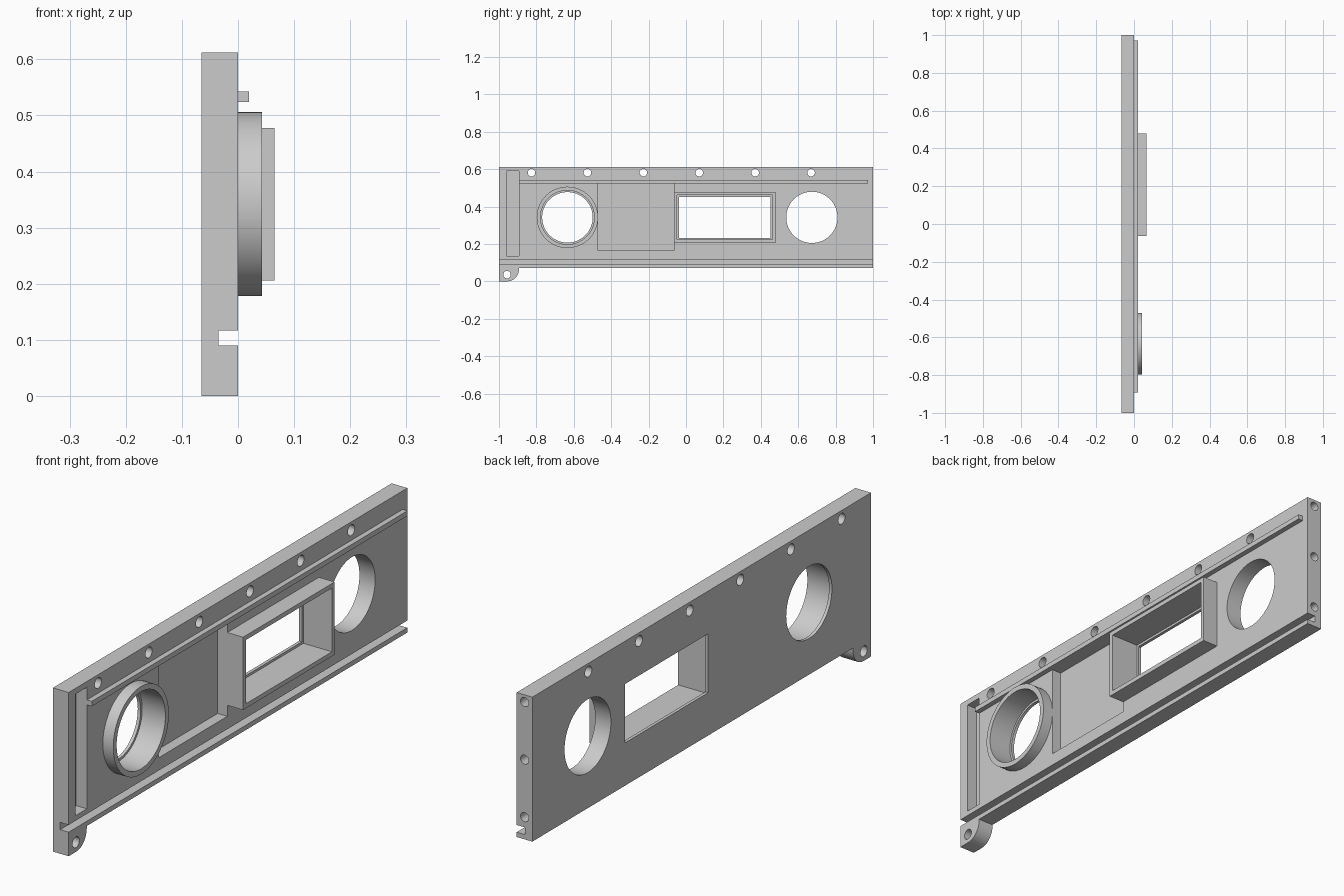
import bpy, bmesh, math
from mathutils import Matrix, Vector

if "Cube" in bpy.data.objects:
    bpy.data.objects.remove(bpy.data.objects["Cube"], do_unlink=True)

grey = bpy.data.materials.new("light_grey")
grey.use_nodes = True
colour = (0.6, 0.6, 0.6, 1)
grey.diffuse_color = colour
grey.node_tree.nodes["Principled BSDF"].inputs["Base Color"].default_value = colour

BACK, STEP, OUT = -0.065, -0.053, 0.2      # back face, inner lip level, clear of the front
BEHIND = -0.2


def finish(name, bm):
    mesh = bpy.data.meshes.new(name)
    bmesh.ops.recalc_face_normals(bm, faces=bm.faces)
    bm.to_mesh(mesh)
    bm.free()
    obj = bpy.data.objects.new(name, mesh)
    bpy.context.collection.objects.link(obj)
    mesh.materials.append(grey)
    return obj


def box(name, x, y, z):
    bm = bmesh.new()
    bmesh.ops.create_cube(bm, size=1)
    for v in bm.verts:
        v.co = Vector([(a + b) / 2 + c * (b - a) for (a, b), c in zip((x, y, z), v.co)])
    return finish(name, bm)


def rod(name, x, y, z, r, sides=64):
    """Cylinder lying along x."""
    bm = bmesh.new()
    place = Matrix.Translation((sum(x) / 2, y, z)) @ Matrix.Rotation(math.pi / 2, 4, "Y")
    bmesh.ops.create_cone(bm, cap_ends=True, segments=sides, radius1=r, radius2=r,
                          depth=x[1] - x[0], matrix=place)
    return finish(name, bm)


def prism(name, x, outline):
    """Extrude a (y, z) outline along x."""
    bm = bmesh.new()
    face = bm.faces.new([bm.verts.new((x[0], y, z)) for y, z in outline])
    new = bmesh.ops.extrude_face_region(bm, geom=[face])["geom"]
    bmesh.ops.translate(bm, vec=(x[1] - x[0], 0, 0),
                        verts=[g for g in new if isinstance(g, bmesh.types.BMVert)])
    return finish(name, bm)


def cut(target, cutters):
    bpy.context.view_layer.objects.active = target
    for c in cutters:
        c.hide_render = True
        mod = target.modifiers.new("cut", "BOOLEAN")
        mod.operation, mod.solver, mod.object = "DIFFERENCE", "EXACT", c
        bpy.ops.object.modifier_apply(modifier=mod.name)
        bpy.data.objects.remove(c, do_unlink=True)


# Main plate with its groove, pockets, openings and holes
plate = box("plate", (BACK, 0), (-1, 1), (0.072, 0.612))
cutters = [
    box("groove", (-0.035, OUT), (-2, 2), (0.09, 0.117)),
    box("end_slot", (-0.045, OUT), (-0.96, -0.892), (0.136, 0.59)),
    box("square_pocket", (-0.04, OUT), (-0.47, -0.063), (0.165, 0.524)),
    rod("ring_bore", (STEP, OUT), -0.634, 0.342, 0.144),
    rod("ring_opening", (BEHIND, OUT), -0.634, 0.342, 0.135),
    rod("round_opening", (BEHIND, OUT), 0.673, 0.342, 0.137),
    box("window_bore", (STEP, OUT), (-0.047, 0.462), (0.223, 0.461)),
    box("window_opening", (BEHIND, OUT), (-0.038, 0.453), (0.232, 0.452)),
]
for i in range(6):
    cutters.append(rod("screw_hole", (BEHIND, OUT), -0.826 + 0.299 * i, 0.581, 0.02, 32))
for z in (0.155, 0.37, 0.585):
    hole = rod("end_hole", (-0.08, 0.08), 0, 0, 0.017, 32)
    hole.data.transform(Matrix.Translation((-0.033, 1, z)) @ Matrix.Rotation(math.pi / 2, 4, "Z"))
    cutters.append(hole)
cut(plate, cutters)

# Corner tab with a rounded outer corner
arc = [(-0.955 + 0.062 * math.sin(a), 0.064 - 0.064 * math.cos(a))
       for a in (math.pi / 2 * i / 16 for i in range(17))]
tab = prism("corner_tab", (BACK, 0), [(-1, 0.072), (-1, 0)] + arc + [(-0.893, 0.072)])
cut(tab, [rod("tab_hole", (BEHIND, OUT), -0.957, 0.036, 0.02, 32)])

# Raised parts on the face
rail = box("top_rail", (0, 0.02), (-0.892, 0.972), (0.524, 0.543))
ring = rod("round_collar", (0, 0.043), -0.634, 0.342, 0.164)
cut(ring, [rod("collar_bore", (BEHIND, OUT), -0.634, 0.342, 0.144)])
frame = box("window_frame", (0, 0.065), (-0.063, 0.478), (0.206, 0.478))
cut(frame, [box("frame_bore", (BEHIND, OUT), (-0.047, 0.462), (0.223, 0.461))])

# Smooth the round walls, keep the edges sharp
bpy.ops.object.select_all(action="DESELECT")
for obj in (plate, tab, rail, ring, frame):
    obj.select_set(True)
bpy.context.view_layer.objects.active = plate
bpy.ops.object.shade_smooth_by_angle(angle=math.radians(30))
